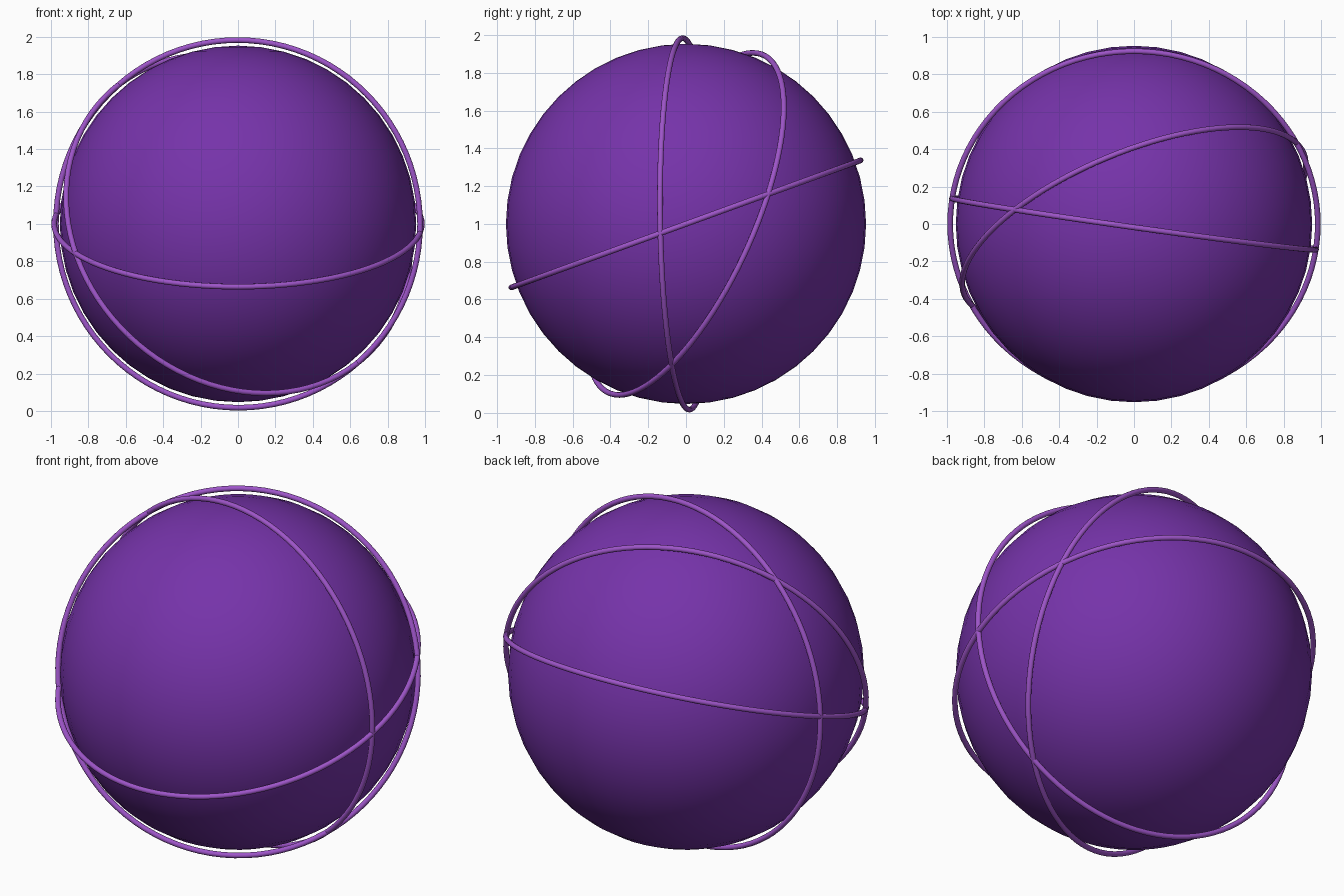
import bpy
from mathutils import Vector

if "Cube" in bpy.data.objects:
    bpy.data.objects.remove(bpy.data.objects["Cube"])

CENTRE = Vector((0, 0, 1.0))


def material(name, rgb):
    m = bpy.data.materials.new(name)
    m.diffuse_color = (*rgb, 1)
    m.use_nodes = True
    m.node_tree.nodes["Principled BSDF"].inputs["Base Color"].default_value = m.diffuse_color
    return m


def finish(name, mat):
    ob = bpy.context.object
    ob.name = name
    ob.data.materials.append(mat)
    bpy.ops.object.shade_smooth()
    return ob


orb_mat = material("deep_purple", (0.18, 0.033, 0.40))
ring_mat = material("light_purple", (0.34, 0.09, 0.58))

# Central orb
bpy.ops.mesh.primitive_uv_sphere_add(segments=48, ring_count=24, radius=0.953, location=CENTRE)
finish("orb", orb_mat)


# Thin orbit rings, each given by the normal of its plane
def ring(name, normal):
    rot = Vector(normal).to_track_quat('Z', 'Y').to_euler()
    bpy.ops.mesh.primitive_torus_add(major_segments=96, minor_segments=12,
                                     major_radius=0.983, minor_radius=0.015,
                                     location=CENTRE, rotation=rot)
    finish(name, ring_mat)


ring("tilted_equator_ring", (0, -0.342, 0.940))
ring("upright_ring", (0.139, 0.990, 0.018))
ring("slanted_ring", (0.355, -0.852, 0.391))
